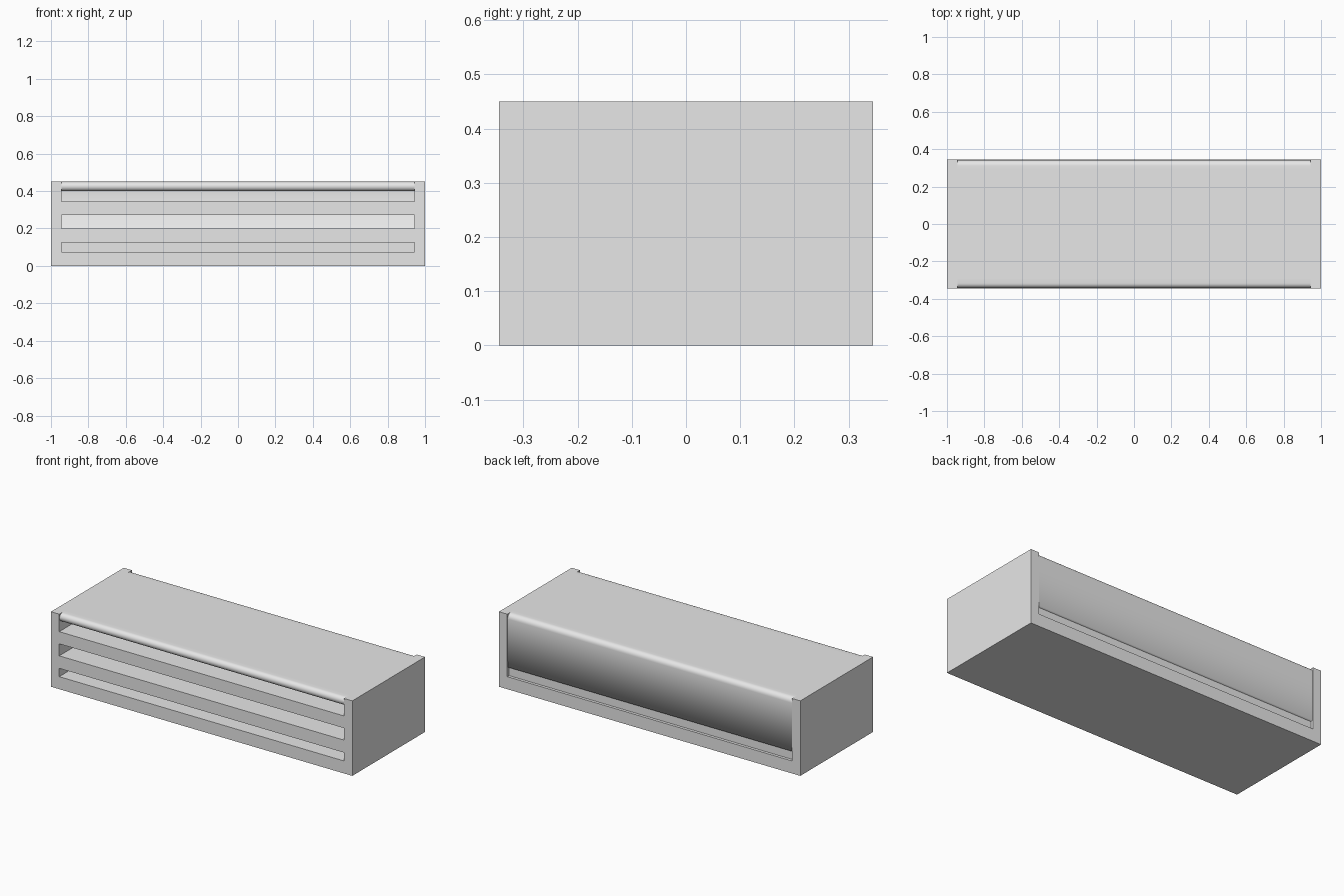
import bpy, bmesh, math

if "Cube" in bpy.data.objects:
    bpy.data.objects.remove(bpy.data.objects["Cube"])

grey = bpy.data.materials.new("light_grey")
grey.diffuse_color = (0.8, 0.8, 0.8, 1)
grey.use_nodes = True
grey.node_tree.nodes["Principled BSDF"].inputs["Base Color"].default_value = grey.diffuse_color

W, D, H = 1.0, 0.345, 0.45      # half width, half depth, height
INNER = 0.945                   # inner face of the side panels


def finish(name, bm, smooth=False):
    mesh = bpy.data.meshes.new(name)
    bm.to_mesh(mesh)
    bm.free()
    mesh.materials.append(grey)
    for p in mesh.polygons:
        p.use_smooth = smooth
    obj = bpy.data.objects.new(name, mesh)
    bpy.context.collection.objects.link(obj)
    return obj


def box(name, x0, x1, y0, y1, z0, z1):
    bm = bmesh.new()
    bmesh.ops.create_cube(bm, size=1)
    for v in bm.verts:
        v.co = ((x0 + x1) / 2 + v.co.x * (x1 - x0),
                (y0 + y1) / 2 + v.co.y * (y1 - y0),
                (z0 + z1) / 2 + v.co.z * (z1 - z0))
    return finish(name, bm)


def sheet(name, profile, smooth):
    """Single skin: a (y, z) profile swept between the side panels."""
    bm = bmesh.new()
    rows = [(bm.verts.new((-INNER, y, z)), bm.verts.new((INNER, y, z)))
            for y, z in profile]
    for a, b in zip(rows, rows[1:]):
        bm.faces.new((a[0], a[1], b[1], b[0]))
    return finish(name, bm, smooth)


def arc(cy, cz, r, a0, a1, n):
    return [(cy + r * math.cos(math.radians(a0 + (a1 - a0) * i / n)),
             cz + r * math.sin(math.radians(a0 + (a1 - a0) * i / n)))
            for i in range(n + 1)]


# Side panels
for side, s in (("left", -1), ("right", 1)):
    box(side + "_panel", min(s * INNER, s * W), max(s * INNER, s * W), -D, D, 0, H)

# Base and the two shelves
box("base", -INNER, INNER, -D, D, 0, 0.075)
for i, (z0, z1) in enumerate(((0.125, 0.20), (0.272, 0.345))):
    box("shelf_%d" % (i + 1), -INNER, INNER, -D, 0.315, z0, z1)

# Top sheet with rounded front lip, bent down over the back
top = [(0.31, 0.40), (-0.30, 0.40)]
top += arc(-0.317, 0.425, 0.025, 270, 90, 10)
top += [(-0.29, H), (0.29, H)]
top += arc(0.312, 0.42, 0.03, 90, 0, 6)
top += [(0.340, 0.13), (0.325, 0.126)]
sheet("top_and_back", top, True)

# Narrow strip closing the back below the bent sheet
sheet("back_strip", [(0.328, 0.13), (0.328, 0.075)], False)
